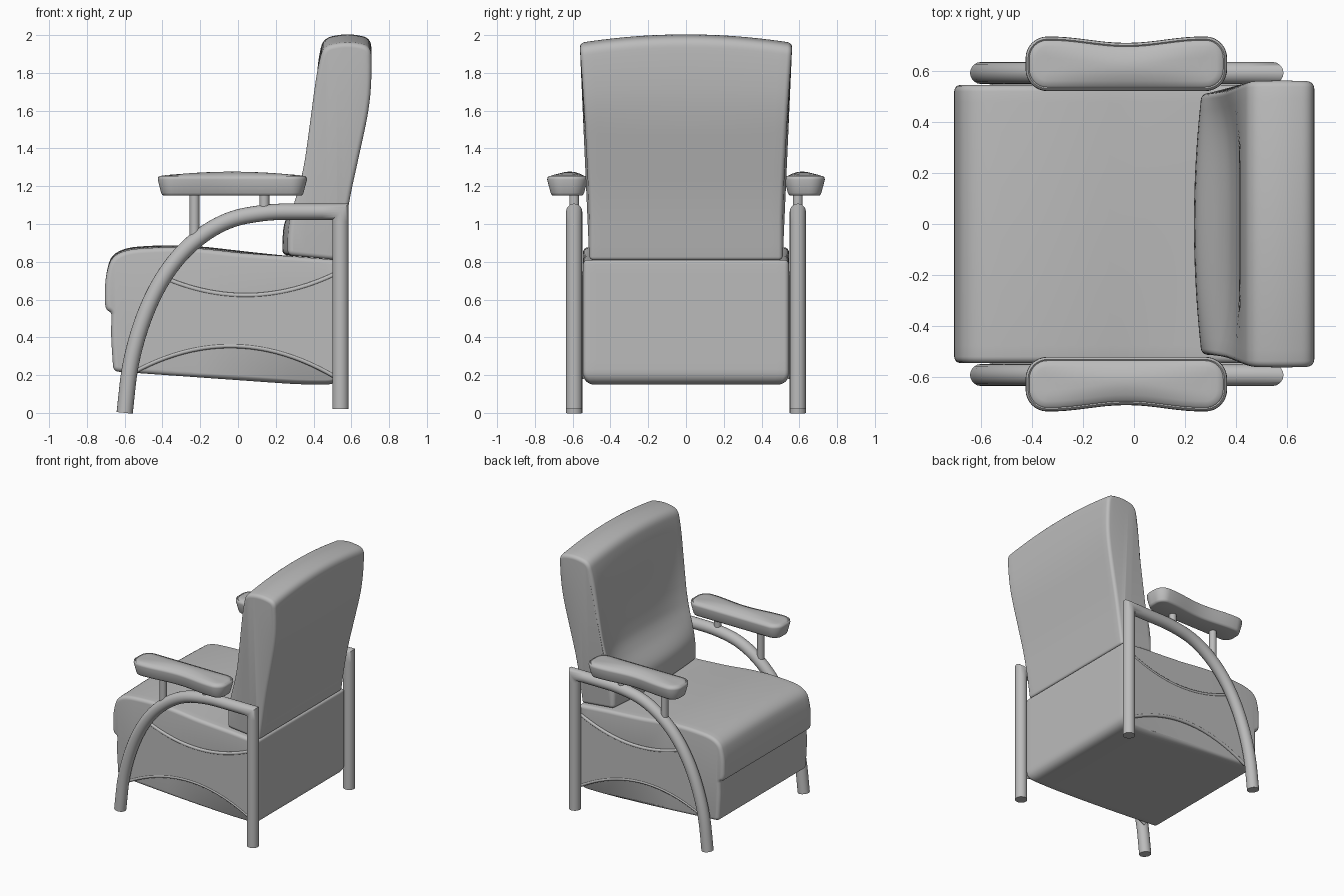
import bpy, bmesh, math
from mathutils import Vector

cube = bpy.data.objects.get("Cube")
if cube:
    bpy.data.objects.remove(cube, do_unlink=True)

grey = bpy.data.materials.new("plain_grey")
grey.use_nodes = True
grey.diffuse_color = (0.5, 0.5, 0.5, 1)
grey.node_tree.nodes["Principled BSDF"].inputs["Base Color"].default_value = (0.5, 0.5, 0.5, 1)


def clamp(v):
    return max(0.0, min(1.0, v))


def smooth(v):
    v = clamp(v)
    return v * v * (3 - 2 * v)


def loft(name, rings, angle=40):
    """Skin a list of equal closed rings and cap both ends."""
    bm = bmesh.new()
    rows = [[bm.verts.new(p) for p in ring] for ring in rings]
    n = len(rows[0])
    for a, b in zip(rows, rows[1:]):
        for i in range(n):
            j = (i + 1) % n
            bm.faces.new((a[i], a[j], b[j], b[i]))
    caps = [bm.faces.new(rows[0]), bm.faces.new(rows[-1])]
    bmesh.ops.triangulate(bm, faces=caps)
    bmesh.ops.recalc_face_normals(bm, faces=bm.faces)
    mesh = bpy.data.meshes.new(name)
    bm.to_mesh(mesh)
    bm.free()
    mesh.materials.append(grey)
    ob = bpy.data.objects.new(name, mesh)
    bpy.context.collection.objects.link(ob)
    bpy.ops.object.select_all(action='DESELECT')
    ob.select_set(True)
    bpy.context.view_layer.objects.active = ob
    bpy.ops.object.shade_smooth_by_angle(angle=math.radians(angle))


def fillet(points, closed=True, step=0.05):
    """Round each (x, z, radius) corner, then split long straight runs."""
    pts = [Vector(p[:2]) for p in points]
    n, out = len(pts), []
    for i, (p, spec) in enumerate(zip(pts, points)):
        r = spec[2]
        if r == 0 or (not closed and i in (0, n - 1)):
            out.append(p)
            continue
        a, b = pts[i - 1] - p, pts[(i + 1) % n] - p
        a = p + a.normalized() * min(r, a.length / 2)
        b = p + b.normalized() * min(r, b.length / 2)
        for k in range(9):
            t = k / 8
            out.append(a * (1 - t) ** 2 + p * (2 * t * (1 - t)) + b * t * t)
    result = []
    for i, p in enumerate(out):
        if not closed and i == len(out) - 1:
            result.append(p)
            break
        q = out[(i + 1) % len(out)]
        length = (q - p).length
        if length < 1e-4:
            continue
        parts = max(1, int(length / step))
        result += [p.lerp(q, k / parts) for k in range(parts)]
    return result


def cushion(name, outline, half, r, warp):
    """Extrude an anticlockwise xz outline across y with rounded ends and a shaping rule."""
    n = len(outline)
    normals = []
    for i in range(n):
        d = (outline[(i + 1) % n] - outline[i - 1]).normalized()
        normals.append(Vector((-d.y, d.x)))
    arc = [k * math.pi / 10 for k in range(6)]
    ends = [(half - r + r * math.sin(a), r * (1 - math.cos(a))) for a in arc]
    core = 24
    slices = [(-y, i) for y, i in reversed(ends)]
    slices += [((half - r) * (2 * k / core - 1), 0) for k in range(1, core)]
    slices += ends
    rings = []
    for y, inset in slices:
        ring = [p + m * inset for p, m in zip(outline, normals)]
        rings.append([warp(p.x, y / half, p.y) for p in ring])
    loft(name, rings, 50)


def tube(name, path, y, radius, sides=20):
    """Round tube along an xz path, with mitred corners."""
    rings = []
    for i, p in enumerate(path):
        before = (p - path[max(i - 1, 0)]).normalized()
        after = (path[min(i + 1, len(path) - 1)] - p).normalized()
        tangent = (before + after).normalized()
        miter = 1 / max(0.5, tangent.dot(after if after.length else before))
        side = Vector((-tangent.y, tangent.x)) * radius * miter
        ring = []
        for k in range(sides):
            a = math.tau * k / sides
            c = p + side * math.cos(a)
            ring.append((c.x, y + radius * math.sin(a), c.y))
        rings.append(ring)
    loft(name, rings)


# Seat with overhanging front cushion
seat_outline = fillet([
    (-0.66, 0.22, 0.03), (0.33, 0.15, 0.1), (0.545, 0.15, 0.08), (0.545, 0.808, 0.02),
    (0.1, 0.845, 0.2), (-0.3, 0.893, 0.2), (-0.66, 0.87, 0.14), (-0.705, 0.72, 0.1),
    (-0.705, 0.55, 0.05), (-0.67, 0.53, 0.012), (-0.672, 0.4, 0.05)])


def seat_shape(x, t, z):
    crown = clamp((z - 0.7) / 0.1) * clamp((0.3 - x) / 0.3)
    tuck = 0.03 * clamp((0.21 - z) / 0.06) ** 2
    return (x, t * (0.545 - tuck), z + crown * (0.002 - 0.012 * t * t))


cushion("seat", seat_outline, 0.545, 0.025, seat_shape)

# Backrest: flared, arched on top, with a lumbar bulge below a hollow
back_outline = fillet([
    (0.265, 0.835, 0.03), (0.54, 0.808, 0.02), (0.587, 1.12, 0.2), (0.645, 1.38, 0.2),
    (0.695, 1.61, 0.2), (0.708, 1.78, 0.1), (0.705, 1.94, 0.05), (0.58, 1.965, 0.1),
    (0.452, 1.94, 0.05), (0.42, 1.82, 0.1), (0.385, 1.6, 0.2), (0.34, 1.29, 0.1),
    (0.285, 1.08, 0.1), (0.265, 0.95, 0.1)])


def back_shape(x, t, z):
    half = 0.513 + 0.05 * clamp((z - 1.0) / 0.95) ** 1.4
    front = 0.265 + 0.17 * clamp((z - 0.95) / 0.9)
    near = clamp(1 - (x - front) / 0.16)
    dish = 0.055 * smooth((z - 1.0) / 0.25) * smooth((1.9 - z) / 0.6) * (1 - t ** 4)
    bulge = 0.03 * smooth((1.15 - z) / 0.18) * (1 - t * t)
    arch = 0.045 * (1 - t * t) * clamp((z - 1.5) / 0.4)
    return (x + near * (dish - bulge), t * half, z + arch)


cushion("backrest", back_outline, 0.55, 0.025, back_shape)

# Side frame path: curved front leg, arm rail and straight rear leg
frame_path = fillet([
    (-0.6, 0, 0), (-0.568, 0.3, 1), (-0.46, 0.62, 1), (-0.3, 0.86, 1), (-0.08, 1.02, 1),
    (0.15, 1.065, 1), (0.35, 1.065, 1), (0.543, 1.065, 0), (0.543, 0.02, 0)], closed=False)


def armrest_ring(inset, z, side):
    """Rounded plan outline with a shallow waist on the outer edge."""
    hx, hy = 0.395 - inset, 0.107 - inset
    r = max(0.02, 0.085 - inset)
    ring = []
    for cx, cy, start in ((1, 1, 0), (-1, 1, 1), (-1, -1, 2), (1, -1, 3)):
        for k in range(9):
            a = (start + k / 8) * math.pi / 2
            ring.append((cx * (hx - r) + r * math.cos(a), cy * (hy - r) + r * math.sin(a)))
        if start in (0, 2):
            ring += [(cx * (hx - r) * (1 - k / 8), cy * hy) for k in range(1, 16)]
    out = []
    for x, y in ring:
        waist = 0.025 * (1 + math.cos(math.pi * min(1, abs(x) / 0.3))) / 2
        y -= waist * clamp(0.5 + y / (2 * hy))
        droop = 0.7 * max(0, z - 1.255) * (x / hx) ** 2
        out.append((x - 0.03, side * (y + 0.628), z - droop))
    return out


for label, s in (("left", 1), ("right", -1)):
    y = s * 0.592
    tube(label + "_side_frame", frame_path, y, 0.043)

    # Posts under the armrest
    for where, x, z in (("front", -0.23, 0.9), ("rear", 0.14, 1.06)):
        tube(f"{label}_{where}_armrest_post", [Vector((x, z)), Vector((x, 1.17))], y, 0.026)

    # Armrest shell and domed pad, with a seam groove between them
    levels = ((0.035, 1.15), (0.024, 1.153), (0.018, 1.165), (0.0, 1.235), (0.002, 1.248),
              (0.01, 1.254), (0.015, 1.25), (0.02, 1.256), (0.04, 1.266), (0.065, 1.274),
              (0.085, 1.277))
    loft(label + "_armrest", [armrest_ring(i, z, s) for i, z in levels], 50)

    # Side panel hung between the front curve and rear leg, with piped edges
    top, bottom = [], []
    for k in range(25):
        x = -0.38 + 0.9 * k / 24
        top.append(Vector((x, 0.622 + 0.5 * (x - 0.04) ** 2)))
        x = -0.56 + 1.08 * k / 24
        bottom.append(Vector((x, 0.355 - 0.53 * (x + 0.04) ** 2)))
    outline = bottom + top[::-1] + [Vector((-0.51, 0.45))]
    loft(label + "_side_panel", [[(p.x, s * d, p.y) for p in outline] for d in (0.535, 0.556)])
    tube(label + "_panel_top_piping", top, s * 0.548, 0.012, 10)
    tube(label + "_panel_bottom_piping", bottom, s * 0.548, 0.012, 10)
